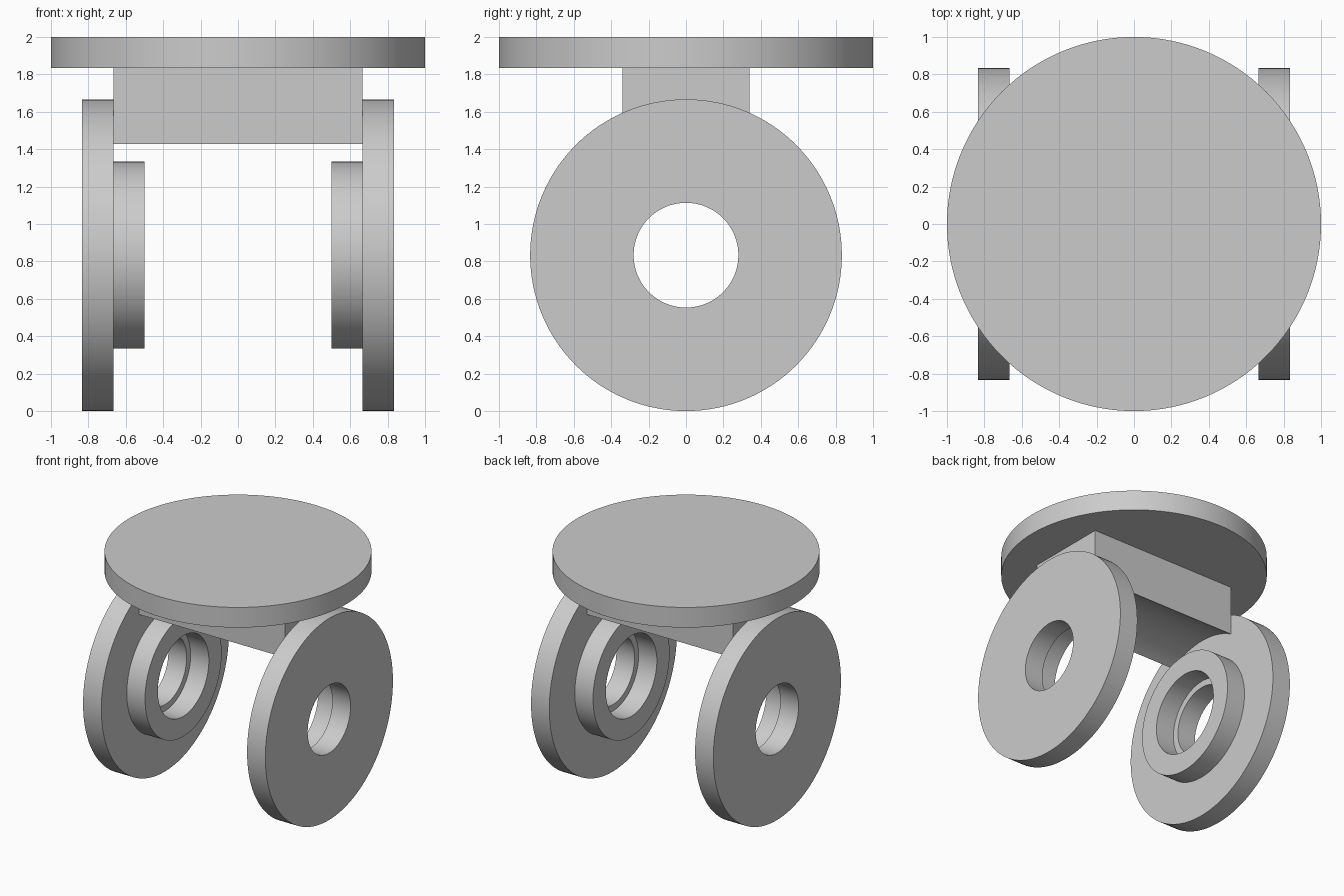
import bpy, bmesh, math

if "Cube" in bpy.data.objects:
    bpy.data.objects.remove(bpy.data.objects["Cube"])

SEG = 128
AXLE_Z = 5 / 6


def make_object(name, bm):
    bmesh.ops.recalc_face_normals(bm, faces=bm.faces)
    mesh = bpy.data.meshes.new(name)
    bm.to_mesh(mesh)
    bm.free()
    obj = bpy.data.objects.new(name, mesh)
    bpy.context.collection.objects.link(obj)
    bpy.ops.object.select_all(action='DESELECT')
    obj.select_set(True)
    bpy.context.view_layer.objects.active = obj
    bpy.ops.object.shade_smooth_by_angle(angle=math.radians(30))
    return obj


# Round top plate
bm = bmesh.new()
bmesh.ops.create_cone(bm, cap_ends=True, segments=SEG, radius1=1, radius2=1, depth=1 / 6)
bmesh.ops.translate(bm, verts=bm.verts, vec=(0, 0, 2 - 1 / 12))
make_object("top_plate", bm)

# Cross block with an arched underside concentric with the wheels
half_y, low_z, half_x = 0.34, 1.427, 2 / 3
arch_r = math.hypot(half_y, low_z - AXLE_Z)
arch_a = math.asin(half_y / arch_r)
section = [(half_y, 11 / 6), (-half_y, 11 / 6)]
for i in range(25):
    a = arch_a * (i / 12 - 1)
    section.append((arch_r * math.sin(a), AXLE_Z + arch_r * math.cos(a)))
bm = bmesh.new()
face = bm.faces.new([bm.verts.new((-half_x, y, z)) for y, z in section])
ext = bmesh.ops.extrude_face_region(bm, geom=[face], use_keep_orig=True)
moved = [g for g in ext["geom"] if isinstance(g, bmesh.types.BMVert)]
bmesh.ops.translate(bm, verts=moved, vec=(2 * half_x, 0, 0))
make_object("cross_block", bm)

# Wheels: stepped ring profile (x, radius) spun around the axle
profile = [(5 / 6, 0.28), (5 / 6, 5 / 6), (2 / 3, 5 / 6), (2 / 3, 0.5),
           (0.5, 0.5), (0.5, 1 / 3), (2 / 3, 1 / 3), (2 / 3, 0.28)]


def make_wheel(name, side):
    bm = bmesh.new()
    rings = []
    for x, r in profile:
        rings.append([bm.verts.new((side * x, r * math.sin(math.tau * i / SEG),
                                    AXLE_Z + r * math.cos(math.tau * i / SEG)))
                      for i in range(SEG)])
    for k, ring in enumerate(rings):
        nxt = rings[(k + 1) % len(rings)]
        for i in range(SEG):
            j = (i + 1) % SEG
            bm.faces.new((ring[i], ring[j], nxt[j], nxt[i]))
    return make_object(name, bm)


make_wheel("right_wheel", 1)
make_wheel("left_wheel", -1)
